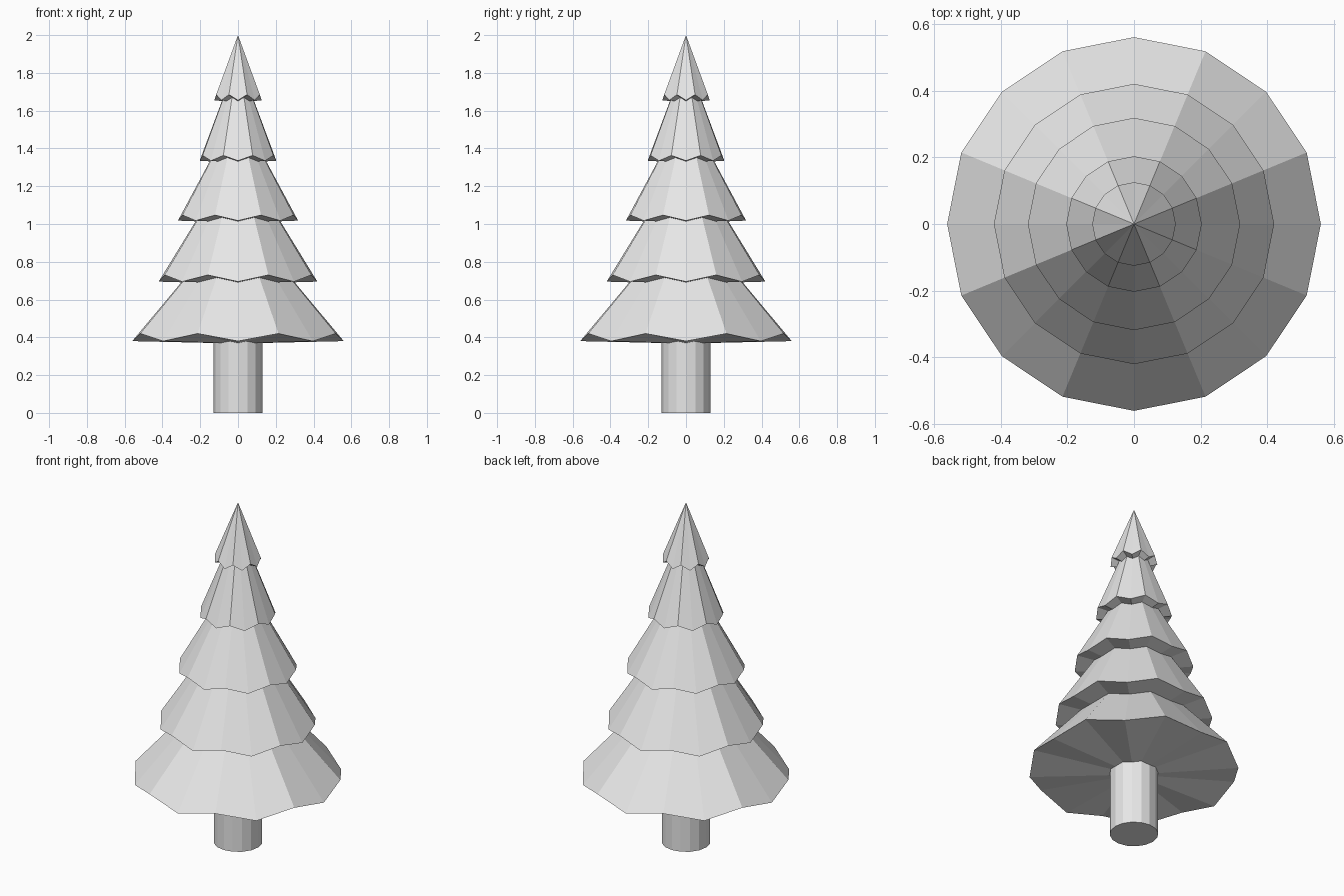
import bpy
import bmesh
from math import cos, sin, pi

default = bpy.data.objects.get("Cube")
if default:
    bpy.data.objects.remove(default, do_unlink=True)

SIDES = 16

grey = bpy.data.materials.new("light_grey")
grey.use_nodes = True
colour = (0.8, 0.8, 0.8, 1)
grey.diffuse_color = colour
grey.node_tree.nodes["Principled BSDF"].inputs["Base Color"].default_value = colour


def finish(name, bm):
    """Turn a bmesh into a flat-shaded object."""
    bmesh.ops.recalc_face_normals(bm, faces=bm.faces)
    mesh = bpy.data.meshes.new(name)
    bm.to_mesh(mesh)
    bm.free()
    mesh.materials.append(grey)
    obj = bpy.data.objects.new(name, mesh)
    bpy.context.collection.objects.link(obj)


def branch_tier(name, radius, low, high, apex):
    """Pointed cone with a zigzag rim and a shallow faceted underside."""
    bm = bmesh.new()
    tip = bm.verts.new((0, 0, apex))
    hub = bm.verts.new((0, 0, low - 0.013))
    rim = []
    for i in range(SIDES):
        a = 2 * pi * i / SIDES
        z = high if i % 2 else low
        rim.append(bm.verts.new((radius * cos(a), radius * sin(a), z)))
    for i in range(SIDES):
        a, b = rim[i], rim[(i + 1) % SIDES]
        bm.faces.new((a, b, tip))
        bm.faces.new((b, a, hub))
    finish(name, bm)


def trunk(radius, top):
    """Plain straight stem with closed ends."""
    bm = bmesh.new()
    ring = [bm.verts.new((radius * cos(2 * pi * i / SIDES),
                          radius * sin(2 * pi * i / SIDES), 0))
            for i in range(SIDES)]
    base = bm.faces.new(ring)
    new = bmesh.ops.extrude_face_region(bm, geom=[base], use_keep_orig=True)["geom"]
    bmesh.ops.translate(bm, vec=(0, 0, top),
                        verts=[v for v in new if isinstance(v, bmesh.types.BMVert)])
    finish("trunk", bm)


# Tiers from bottom to top: radius, low rim, high rim, apex
tiers = {
    "bottom_branches": (0.56, 0.38, 0.42, 1.05),
    "lower_branches": (0.42, 0.695, 0.73, 1.38),
    "middle_branches": (0.318, 1.018, 1.047, 1.61),
    "upper_branches": (0.203, 1.335, 1.363, 1.88),
    "top_branches": (0.125, 1.655, 1.685, 2.0),
}
for name, shape in tiers.items():
    branch_tier(name, *shape)

trunk(0.13, 0.40)
